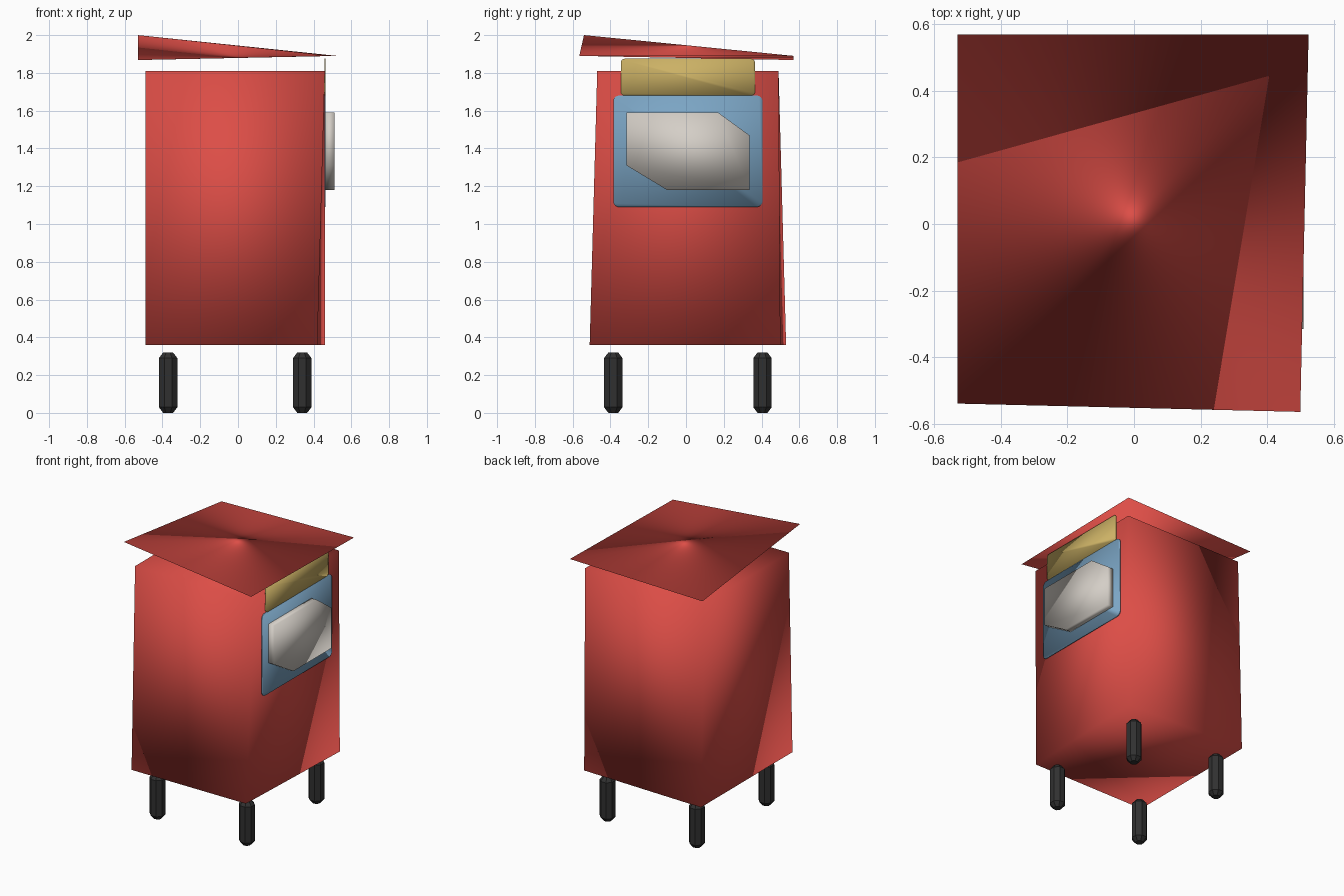
import bpy, bmesh, math

if "Cube" in bpy.data.objects:
    bpy.data.objects.remove(bpy.data.objects["Cube"])


def material(name, rgb):
    m = bpy.data.materials.new(name)
    m.diffuse_color = (*rgb, 1.0)
    m.use_nodes = True
    m.node_tree.nodes["Principled BSDF"].inputs["Base Color"].default_value = m.diffuse_color
    return m


RED = material("red paint", (0.72, 0.075, 0.062))
BLUE = material("blue panel", (0.20, 0.38, 0.56))
GOLD = material("gold panel", (0.60, 0.44, 0.13))
PALE = material("pale grey", (0.66, 0.62, 0.57))
BLACK = material("black rubber", (0.03, 0.03, 0.03))


def make(name, verts, faces, mat, smooth=True):
    mesh = bpy.data.meshes.new(name)
    bm = bmesh.new()
    vs = [bm.verts.new(v) for v in verts]
    for f in faces:
        bm.faces.new([vs[i] for i in f])
    bmesh.ops.recalc_face_normals(bm, faces=bm.faces)
    for f in bm.faces:
        f.smooth = smooth
    bm.to_mesh(mesh)
    bm.free()
    mesh.materials.append(mat)
    ob = bpy.data.objects.new(name, mesh)
    bpy.context.collection.objects.link(ob)
    return ob


def loft(name, rings, mat, smooth=True):
    """Closed skin over rings that all have the same point count."""
    n = len(rings[0])
    verts = [p for r in rings for p in r]
    faces = [list(range(n))[::-1],
             [len(verts) - n + i for i in range(n)]]
    for k in range(len(rings) - 1):
        for i in range(n):
            j = (i + 1) % n
            faces.append([k * n + i, k * n + j, (k + 1) * n + j, (k + 1) * n + i])
    return make(name, verts, faces, mat, smooth)


def rounded(y0, y1, z0, z1, r, steps=4):
    """Rounded rectangle outline in the side plane."""
    pts = []
    corners = [(y1 - r, z1 - r), (y0 + r, z1 - r), (y0 + r, z0 + r), (y1 - r, z0 + r)]
    for q, (cy, cz) in enumerate(corners):
        for s in range(steps + 1):
            a = math.pi / 2 * (q + s / steps)
            pts.append((cy + r * math.cos(a), cz + r * math.sin(a)))
    return pts


def side_plate(name, outline, x0, x1, mat):
    return loft(name, [[(x, y, z) for y, z in outline] for x in (x0, x1)], mat)


# Tapered, softly shaded cabinet
loft("cabinet", [
    [(-0.49, -0.51, 0.36), (0.42, -0.51, 0.36), (0.46, 0.50, 0.36), (-0.49, 0.53, 0.36)],
    [(-0.49, -0.47, 1.81), (0.46, -0.47, 1.81), (0.46, 0.49, 1.81), (-0.49, 0.49, 1.81)],
], RED)

# Skewed roof: ridge on one diagonal, keel on the other
make("roof",
     [(-0.53, -0.54, 2.0), (0.50, -0.565, 1.89), (0.525, 0.57, 1.89), (-0.53, 0.57, 1.868)],
     [(0, 1, 2), (0, 2, 3), (0, 3, 1), (1, 3, 2)], RED)

# Thin panels on the right side
side_plate("blue_panel", rounded(-0.385, 0.405, 1.09, 1.68, 0.03), 0.457, 0.464, BLUE)
side_plate("gold_panel", rounded(-0.345, 0.365, 1.68, 1.875, 0.02), 0.457, 0.464, GOLD)

# Raised plate with two clipped corners
side_plate("pale_plate", [(-0.315, 1.59), (-0.315, 1.31), (-0.10, 1.18),
                          (0.335, 1.18), (0.335, 1.47), (0.17, 1.59)],
           0.462, 0.51, PALE)

# Four eight-sided feet with tapered ends
for x, side in ((-0.37, "left"), (0.34, "right")):
    for y, end in ((-0.385, "front"), (0.405, "back")):
        rings = []
        for r, z in ((0.028, 0.0), (0.053, 0.03), (0.053, 0.29), (0.028, 0.32)):
            rings.append([(x + r * math.cos(math.pi / 4 * (i + 0.5)),
                           y + r * math.sin(math.pi / 4 * (i + 0.5)), z) for i in range(8)])
        loft(f"{end}_{side}_foot", rings, BLACK, smooth=False)
